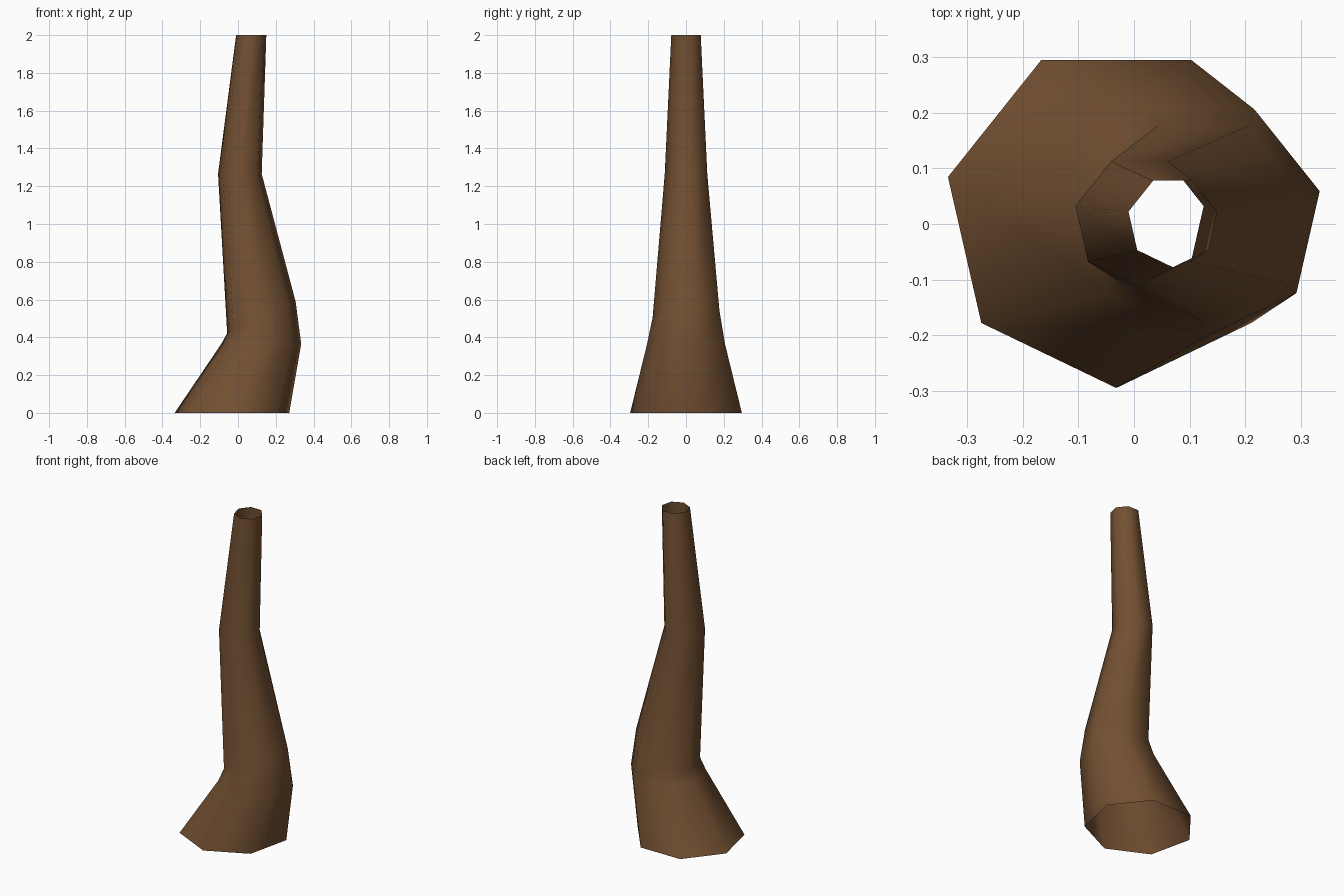
import bpy, bmesh, math

if "Cube" in bpy.data.objects:
    bpy.data.objects.remove(bpy.data.objects["Cube"])

SIDES = 7
# Cross-sections up the trunk: centre x, centre z, radius, lean (z rise per x)
RINGS = [
    (-0.032, 0.0, 0.311, 0.0),
    (0.123, 0.365, 0.217, 0.0),
    (0.124, 0.505, 0.186, 0.46),
    (0.010, 1.265, 0.1185, 0.0),
    (0.070, 2.0, 0.082, 0.0),
]

bark = bpy.data.materials.new("brown bark")
bark.diffuse_color = (0.17, 0.08, 0.032, 1)
bark.use_nodes = True
bark.node_tree.nodes["Principled BSDF"].inputs["Base Color"].default_value = bark.diffuse_color

# Open, bent, tapering seven-sided trunk
bm = bmesh.new()
loops = []
for cx, cz, r, lean in RINGS:
    loop = []
    for k in range(SIDES):
        a = -math.pi / 2 + k * 2 * math.pi / SIDES
        dx = r * math.cos(a)
        loop.append(bm.verts.new((cx + dx, r * (math.sin(a) + 0.05), cz + lean * dx)))
    loops.append(loop)
for low, high in zip(loops, loops[1:]):
    for k in range(SIDES):
        n = (k + 1) % SIDES
        bm.faces.new((low[k], low[n], high[n], high[k])).smooth = True

mesh = bpy.data.meshes.new("trunk")
bm.to_mesh(mesh)
bm.free()
mesh.materials.append(bark)
trunk = bpy.data.objects.new("trunk", mesh)
bpy.context.collection.objects.link(trunk)
